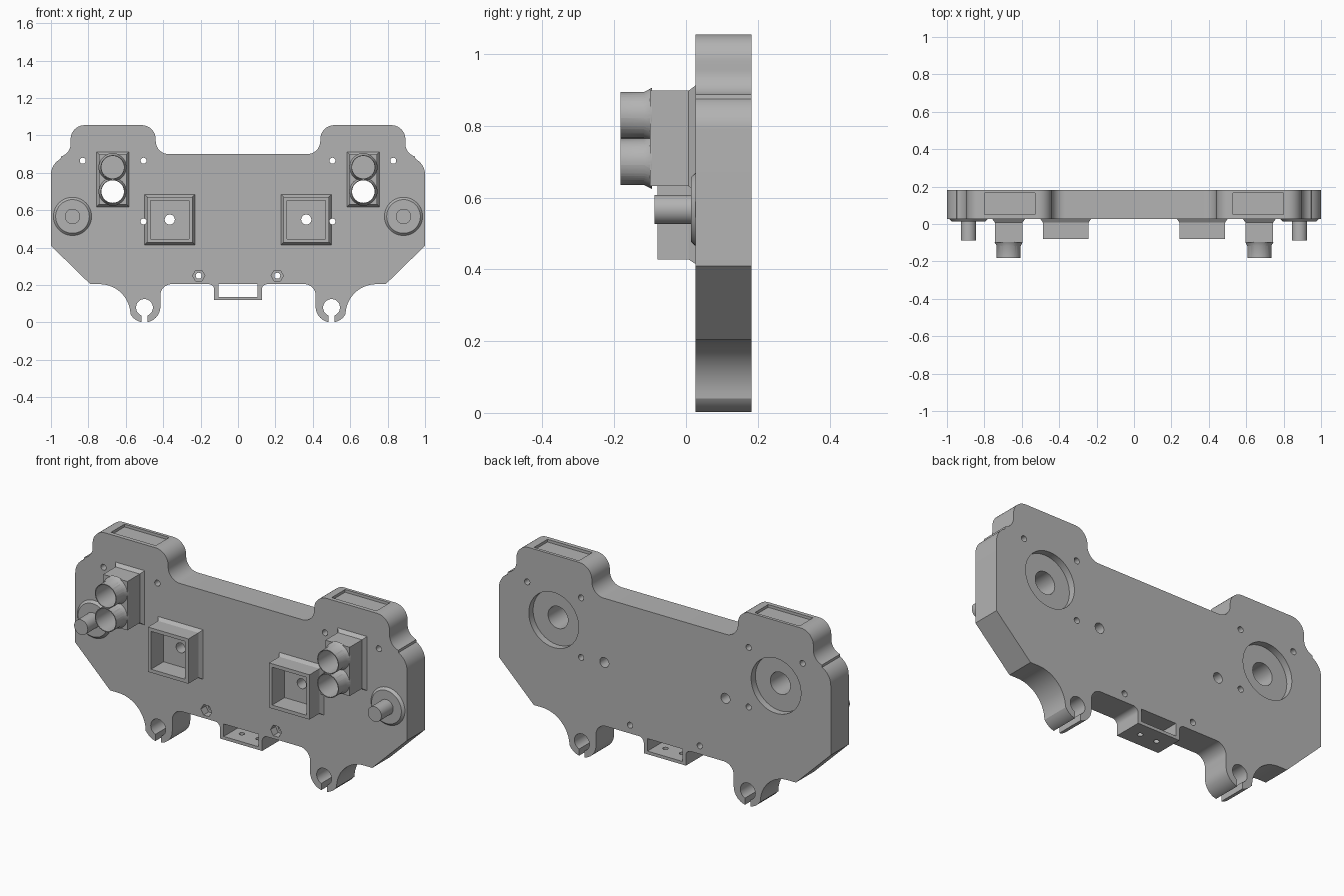
import bpy, bmesh
from math import sin, cos, radians

cube = bpy.data.objects.get("Cube")
if cube:
    bpy.data.objects.remove(cube, do_unlink=True)

grey = bpy.data.materials.new("plain_grey")
grey.use_nodes = True
GREY = (0.45, 0.45, 0.45, 1)
grey.diffuse_color = GREY
grey.node_tree.nodes["Principled BSDF"].inputs["Base Color"].default_value = GREY

FRONT, BACK, TIP = 0.027, 0.182, -0.183


def arc(x, z, r, a, b, n=10):
    return [(x + r * cos(radians(a + (b - a) * i / n)),
             z + r * sin(radians(a + (b - a) * i / n))) for i in range(n + 1)]


def circle(x, z, r, n=48):
    return arc(x, z, r, 0, 360, n)[:-1]


def rect(x, z, w, h):
    """Rectangle by centre and half sizes."""
    return [(x - w, z - h), (x + w, z - h), (x + w, z + h), (x - w, z + h)]


def prism(name, pts, y0, y1, back=None):
    """Solid between a front outline at y0 and a back outline at y1."""
    bm = bmesh.new()
    a = [bm.verts.new((x, y0, z)) for x, z in pts]
    b = [bm.verts.new((x, y1, z)) for x, z in back or pts]
    bm.faces.new(a)
    bm.faces.new(b[::-1])
    for i in range(len(a)):
        j = (i + 1) % len(a)
        bm.faces.new((a[i], b[i], b[j], a[j]))
    bmesh.ops.recalc_face_normals(bm, faces=bm.faces)
    mesh = bpy.data.meshes.new(name)
    bm.to_mesh(mesh)
    bm.free()
    mesh.materials.append(grey)
    obj = bpy.data.objects.new(name, mesh)
    bpy.context.collection.objects.link(obj)
    return obj


def hole(pts, y0=-0.5, y1=0.5):
    return prism("cutter", pts, y0, y1)


def combine(obj, solids=(), cutters=()):
    """Join solids to the object, then cut holes, and bake the result."""
    tools = [(o, 'UNION') for o in solids] + [(o, 'DIFFERENCE') for o in cutters]
    for tool, op in tools:
        mod = obj.modifiers.new(op.lower(), 'BOOLEAN')
        mod.operation, mod.object, mod.solver = op, tool, 'EXACT'
    bpy.context.view_layer.update()
    dg = bpy.context.evaluated_depsgraph_get()
    mesh = bpy.data.meshes.new_from_object(obj.evaluated_get(dg))
    obj.modifiers.clear()
    obj.data = mesh
    for tool, _ in tools:
        bpy.data.objects.remove(tool, do_unlink=True)
    return obj


# Main plate outline: right half, from the bottom bracket up to the top edge
half = [(0.127, 0.12)]
half += arc(0.157, 0.175, 0.03, 180, 90)         # bracket fillet
half += arc(0.355, 0.145, 0.06, 90, 0)           # clip inner fillet
half += arc(0.5, 0.085, 0.085, 180, 330, 20)     # clip
half += arc(0.74, 0.04, 0.165, 180, 90, 14)      # clip outer sweep
half += [(0.79, 0.205), (1, 0.41)]
half += arc(0.905, 0.79, 0.095, 0, 63)           # shoulder
half += arc(0.965, 0.955, 0.07, 255, 180)
half += arc(0.82, 0.98, 0.075, 0, 90)            # raised top tab
half += arc(0.515, 0.98, 0.075, 90, 180)
half += arc(0.37, 0.97, 0.07, 0, -90)
outline = half + [(-x, z) for x, z in reversed(half)]
plate = prism("main_plate", outline, FRONT, BACK)

cuts = [hole(rect(0, 0.171, 0.105, 0.034))]      # bracket opening
for s in (1, -1):
    for x, z in ((0.83, 0.865), (0.505, 0.865), (0.505, 0.54)):
        cuts.append(hole(circle(s * x, z, 0.016, 24)))
    cuts += [
        hole(circle(s * 0.365, 0.55, 0.027)),                    # wire hole
        hole(circle(s * 0.21, 0.25, 0.016, 24)),                 # bolt hole
        hole(circle(s * 0.21, 0.25, 0.033, 6), -0.5, 0.07),      # nut seat
        hole(circle(s * 0.67, 0.70, 0.06)),                      # sensor bore
        hole(circle(s * 0.67, 0.70, 0.15, 64), 0.145, 0.5),      # back recess
        hole(circle(s * 0.5, 0.08, 0.045)),                      # clip bore
        hole(rect(s * 0.5, 0.02, 0.017, 0.05)),                  # clip slot
        hole(rect(s * 0.665, 1.09, 0.135, 0.05), 0.05, 0.165),   # top pocket
    ]
    bpy.ops.mesh.primitive_cylinder_add(vertices=24, radius=0.014, depth=0.05,
                                        location=(s * 0.05, 0.105, 0.125))
    cuts.append(bpy.context.object)                              # bracket hole
combine(plate, cutters=cuts)
parts = [plate]

for s, side in ((1, "left"), (-1, "right")):
    # Twin-tube sensor housing with a flared foot
    x, mid = s * 0.67, 0.765
    body = rect(x, mid, 0.073, 0.133)
    sensor = prism(side + "_sensor_housing", body, -0.1, FRONT + 0.003)
    solids = [prism("foot", body, 0.007, FRONT + 0.003, rect(x, mid, 0.09, 0.15))]
    bores = []
    for z, floor in ((mid + 0.065, 0.01), (mid - 0.065, 0.5)):
        solids.append(prism("collar", circle(x, z, 0.064), -0.118, -0.095,
                            circle(x, z, 0.076)))
        solids.append(prism("tube", circle(x, z, 0.0645), TIP, -0.05))
        bores.append(hole(circle(x, z, 0.06), -0.5, floor))
    parts.append(combine(sensor, solids, bores))

    # Open square socket
    x, z = s * 0.365, 0.55
    body = rect(x, z, 0.122, 0.122)
    socket = prism(side + "_square_socket", body, -0.08, FRONT + 0.003)
    foot = prism("foot", body, 0.007, FRONT + 0.003, rect(x, z, 0.137, 0.137))
    parts.append(combine(socket, [foot], [hole(rect(x, z, 0.103, 0.103)),
                                          hole(circle(s * 0.505, 0.54, 0.016, 24))]))

    # Round boss and peg
    x, z = s * 0.885, 0.567
    parts.append(prism(side + "_boss", circle(x, z, 0.09), 0.014, FRONT + 0.003,
                       circle(x, z, 0.105)))
    parts.append(prism(side + "_peg", circle(x, z, 0.041), -0.088, FRONT + 0.003))

# Smooth the curved walls, keep the edges crisp
bpy.ops.object.select_all(action='DESELECT')
for obj in parts:
    obj.select_set(True)
bpy.context.view_layer.objects.active = plate
bpy.ops.object.shade_smooth_by_angle()
